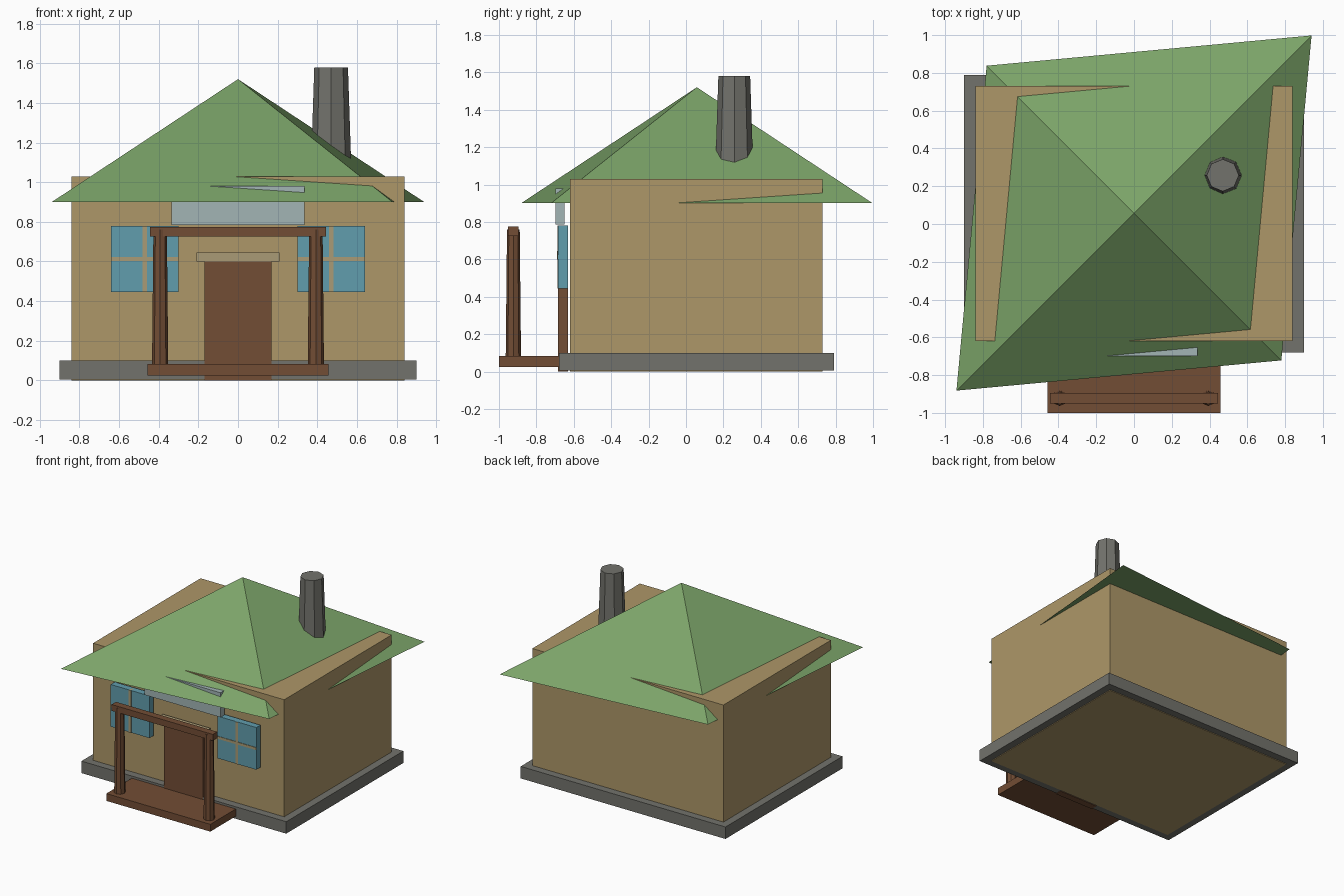
import bpy
from math import pi

if "Cube" in bpy.data.objects:
    bpy.data.objects.remove(bpy.data.objects["Cube"])


def mat(name, rgb):
    m = bpy.data.materials.new(name)
    m.diffuse_color = (*rgb, 1)
    m.use_nodes = True
    m.node_tree.nodes["Principled BSDF"].inputs["Base Color"].default_value = m.diffuse_color
    return m


STONE = mat("stone", (0.17, 0.17, 0.15))
PLASTER = mat("plaster", (0.42, 0.31, 0.14))
TRIM = mat("trim", (0.40, 0.33, 0.18))
GREEN = mat("roof_green", (0.20, 0.37, 0.14))
WOOD = mat("wood", (0.17, 0.075, 0.035))
GLASS = mat("glass", (0.12, 0.34, 0.42))
PANEL = mat("panel", (0.36, 0.46, 0.46))


def box(name, x, y, z, m):
    """Box from (min, max) ranges on each axis."""
    r = (x, y, z)
    bpy.ops.mesh.primitive_cube_add(size=1, location=[(a + b) / 2 for a, b in r])
    o = bpy.context.object
    o.name = name
    o.scale = [b - a for a, b in r]
    o.data.materials.append(m)
    return o


def cone(name, sides, r1, r2, xy, z, m):
    """Tapered prism between two heights."""
    bpy.ops.mesh.primitive_cone_add(vertices=sides, radius1=r1, radius2=r2, depth=z[1] - z[0],
                                    location=(*xy, (z[0] + z[1]) / 2))
    o = bpy.context.object
    o.name = name
    o.data.materials.append(m)
    return o


# House body
box("foundation", (-0.9, 0.9), (-0.68, 0.79), (0.005, 0.1), STONE)
box("walls", (-0.84, 0.84), (-0.62, 0.73), (0, 1.03), PLASTER)

# Pyramid roof with a rhombic plan: long diagonal towards +x+y
roof = cone("roof", 4, 1, 0, (0, 0.058), (0.9, 1.52), GREEN)
roof.scale = (0.94 * 2 ** 0.5, 0.78 * 2 ** 0.5, 1)
roof.rotation_euler.z = pi / 4

# Chimney
cone("chimney", 8, 0.105, 0.085, (0.47, 0.258), (0.98, 1.58), STONE)

# Door, lintel and panel under the eave
box("door", (-0.17, 0.17), (-0.685, -0.63), (0, 0.6), WOOD)
box("door_lintel", (-0.21, 0.21), (-0.69, -0.645), (0.6, 0.645), TRIM)
box("eave_panel", (-0.335, 0.335), (-0.698, -0.65), (0.785, 0.98), PANEL)

# Windows with cross bars, and porch posts, on both sides
for side, s in (("left", -1), ("right", 1)):
    c = s * 0.47
    box(side + "_window", (c - 0.17, c + 0.17), (-0.684, -0.632), (0.445, 0.78), GLASS)
    box(side + "_window_upright", (c - 0.011, c + 0.011), (-0.688, -0.65), (0.445, 0.78), TRIM)
    box(side + "_window_crossbar", (c - 0.17, c + 0.17), (-0.688, -0.65), (0.602, 0.622), TRIM)
    cone(side + "_porch_post", 8, 0.041, 0.034, (s * 0.393, -0.923), (0.07, 0.76), WOOD)

# Porch deck and beam
box("porch_deck", (-0.457, 0.457), (-1.0, -0.66), (0.025, 0.083), WOOD)
box("porch_beam", (-0.445, 0.445), (-0.951, -0.896), (0.725, 0.775), WOOD)
